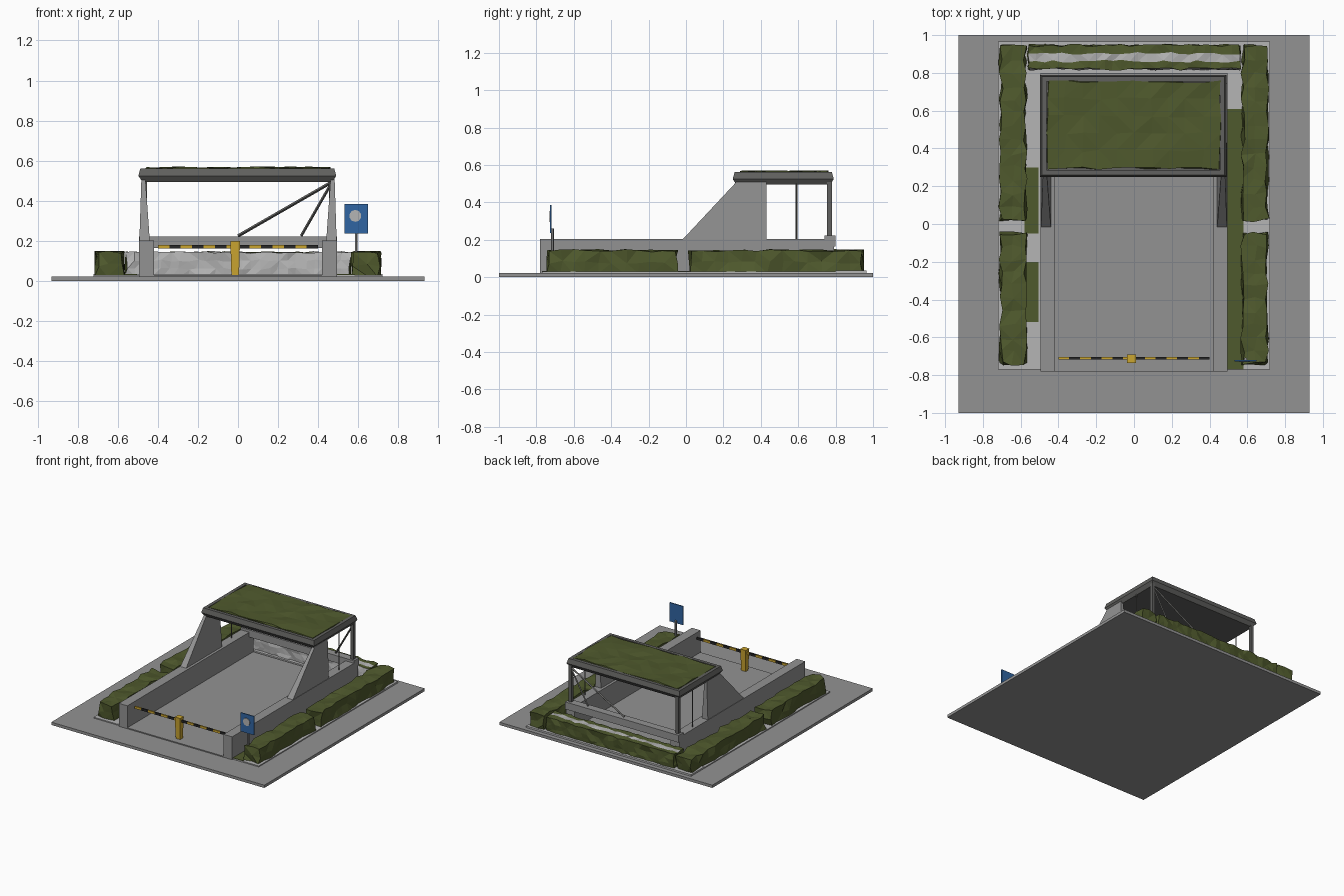
import bpy, bmesh, math, random
from mathutils import Vector

if "Cube" in bpy.data.objects:
    bpy.data.objects.remove(bpy.data.objects["Cube"])
random.seed(4)

def mat(name, r, g, b):
    m = bpy.data.materials.new(name)
    m.diffuse_color = (r, g, b, 1)
    m.use_nodes = True
    m.node_tree.nodes["Principled BSDF"].inputs["Base Color"].default_value = m.diffuse_color
    return m

CONC = mat("concrete grey", .29, .29, .29)
PALE = mat("pale grey", .46, .46, .46)
DARK = mat("roof grey", .12, .12, .115)
GREEN = mat("hedge green", .078, .10, .026)
YEL = mat("barrier yellow", .6, .38, .03)
BLACK = mat("stripe black", .02, .02, .02)
BLUE = mat("sign blue", .03, .13, .36)

def finish(name, bm, *mats):
    bmesh.ops.recalc_face_normals(bm, faces=bm.faces)
    me = bpy.data.meshes.new(name)
    bm.to_mesh(me)
    bm.free()
    for m in mats:
        me.materials.append(m)
    ob = bpy.data.objects.new(name, me)
    bpy.context.collection.objects.link(ob)
    return ob

def add_box(bm, lo, hi):
    vs = bmesh.ops.create_cube(bm, size=1)["verts"]
    for v in vs:
        v.co = Vector([hi[i] if v.co[i] > 0 else lo[i] for i in range(3)])
    return vs

def box(name, lo, hi, m):
    bm = bmesh.new()
    add_box(bm, lo, hi)
    return finish(name, bm, m)

def hedge(name, lo, hi, step=.07, jit=.012, pale=None, m=GREEN):
    """Clipped foliage block: box cut into cells, shaken and triangulated."""
    bm = bmesh.new()
    add_box(bm, lo, hi)
    for ax in range(3):
        n = max(1, round((hi[ax] - lo[ax]) / step))
        for k in range(1, n):
            p, no = Vector(), Vector()
            p[ax] = lo[ax] + (hi[ax] - lo[ax]) * k / n
            no[ax] = 1
            bmesh.ops.bisect_plane(bm, geom=bm.verts[:] + bm.edges[:] + bm.faces[:],
                                   plane_co=p, plane_no=no)
    bm.normal_update()
    for f in bm.faces:
        f.material_index = 1 if pale and pale(f) else 0
    for v in bm.verts:
        ground = v.co.z < lo[2] + .001
        v.co += Vector([random.uniform(-jit, jit) for _ in range(2)] +
                       [0 if ground else random.uniform(-jit, jit * .4)])
    bmesh.ops.triangulate(bm, faces=bm.faces)
    return finish(name, bm, m, PALE)

def rod(name, a, b, r, m, sides=6):
    a, b = Vector(a), Vector(b)
    bm = bmesh.new()
    bmesh.ops.create_cone(bm, cap_ends=True, segments=sides, radius1=r, radius2=r,
                          depth=(b - a).length)
    ob = finish(name, bm, m)
    ob.location = (a + b) / 2
    ob.rotation_euler = (b - a).to_track_quat('Z', 'Y').to_euler()
    return ob

# ground slab and planting strips
box("ground_slab", (-.93, -1, 0), (.93, 1, .022), CONC)
box("ramp_floor", (-.43, -.78, .02), (.43, .79, .03), CONC)
box("back_border", (-.72, .80, .02), (.72, .965, .035), PALE)
box("left_border", (-.72, -.77, .02), (-.49, .80, .03), PALE)
box("right_border", (.49, -.77, .02), (.72, .80, .03), PALE)
box("right_grass", (.49, -.77, .03), (.58, .61, .034), GREEN)
for y0, y1 in ((-.52, -.2), (-.05, .3)):
    box("left_grass", (-.58, y0, .03), (-.505, y1, .034), GREEN)

# side walls, gusset supports and rear posts, mirrored
for s, side in ((-1, "left"), (1, "right")):
    xs = sorted((s * .42, s * .495))
    box(side + "_wall", (xs[0], -.78, .01), (xs[1], .79, .203), CONC)

    bm = bmesh.new()
    prof = [(-.02, .2), (.43, .2), (.43, .51), (.27, .51)]
    loops = []
    for k in (0, 1):
        loops.append([bm.verts.new((s * ((.44, .492)[k] if z < .3 else (.462, .482)[k]), y, z))
                      for y, z in prof])
    bm.faces.new(loops[0])
    bm.faces.new(loops[1])
    for i in range(4):
        j = (i + 1) % 4
        bm.faces.new((loops[0][i], loops[0][j], loops[1][j], loops[1][i]))
    finish(side + "_gusset", bm, CONC)

    xs = sorted((s * .455, s * .48))
    box(side + "_rear_post", (xs[0], .755, .2), (xs[1], .78, .51), DARK)
    rod(side + "_thin_post", (s * .47, .59, .2), (s * .47, .59, .5), .005, DARK, 4)

# back rail and braces
box("back_rail", (-.495, .74, .165), (.495, .80, .222), CONC)
rod("long_brace", (0, .77, .225), (.47, .77, .495), .008, DARK, 4)
rod("short_brace", (.315, .77, .225), (.47, .77, .495), .007, DARK, 4)

# canopy: stacked rectangular rings with chamfered edges
bm = bmesh.new()
rings = []
for inset, z in ((.02, .495), (.0, .525), (.01, .562), (.035, .562), (.035, .552)):
    x0, x1, y0, y1 = -.497 + inset, .49 - inset, .25 + inset, .79 - inset
    rings.append([bm.verts.new((x, y, z)) for x, y in ((x0, y0), (x1, y0), (x1, y1), (x0, y1))])
for a, b in zip(rings, rings[1:]):
    for i in range(4):
        j = (i + 1) % 4
        bm.faces.new((a[i], a[j], b[j], b[i]))
bm.faces.new(rings[0])
bm.faces.new(rings[-1])
finish("canopy_roof", bm, DARK)
hedge("roof_planting", (-.455, .295, .545), (.455, .755, .568), .09, .008)

# hedges: two per side, one along the back
for s, side in ((-1, "left"), (1, "right")):
    xs = sorted((s * .575, s * .705))
    hedge(side + "_front_hedge", (xs[0], -.74, .022), (xs[1], -.05, .146))
    hedge(side + "_rear_hedge", (xs[0], .02, .022), (xs[1], .94, .146))
hedge("back_hedge", (-.56, .82, .022), (.56, .945, .146), .045, .008,
      lambda f: f.normal.y < -.5 or (f.normal.z > .5 and .87 < f.calc_center_median().y < .91))

# barrier: tapered post and striped arm
bm = bmesh.new()
for v in add_box(bm, (-.038, -.735, .03), (.01, -.69, .2)):
    if v.co.z < .1:
        v.co.x = -.014 + (v.co.x + .014) * .8
        v.co.y = -.712 + (v.co.y + .712) * .7
finish("barrier_post", bm, YEL)
n, x0, x1 = 14, -.40, .40
bm = bmesh.new()
for i in range(n):
    a, b = (x0 + (x1 - x0) * (i + k) / n for k in (0, 1))
    vs = add_box(bm, (a, -.717, .163), (b, -.705, .18))
    for f in {f for v in vs for f in v.link_faces}:
        f.material_index = i % 2
finish("barrier_arm", bm, YEL, BLACK)

# sign with a plain pale disc
rod("sign_post", (.59, -.715, .02), (.59, -.715, .26), .008, CONC)
box("sign_plate", (.532, -.728, .237), (.648, -.72, .385), BLUE)
rod("sign_disc", (.585, -.731, .325), (.585, -.727, .325), .03, PALE, 10)
